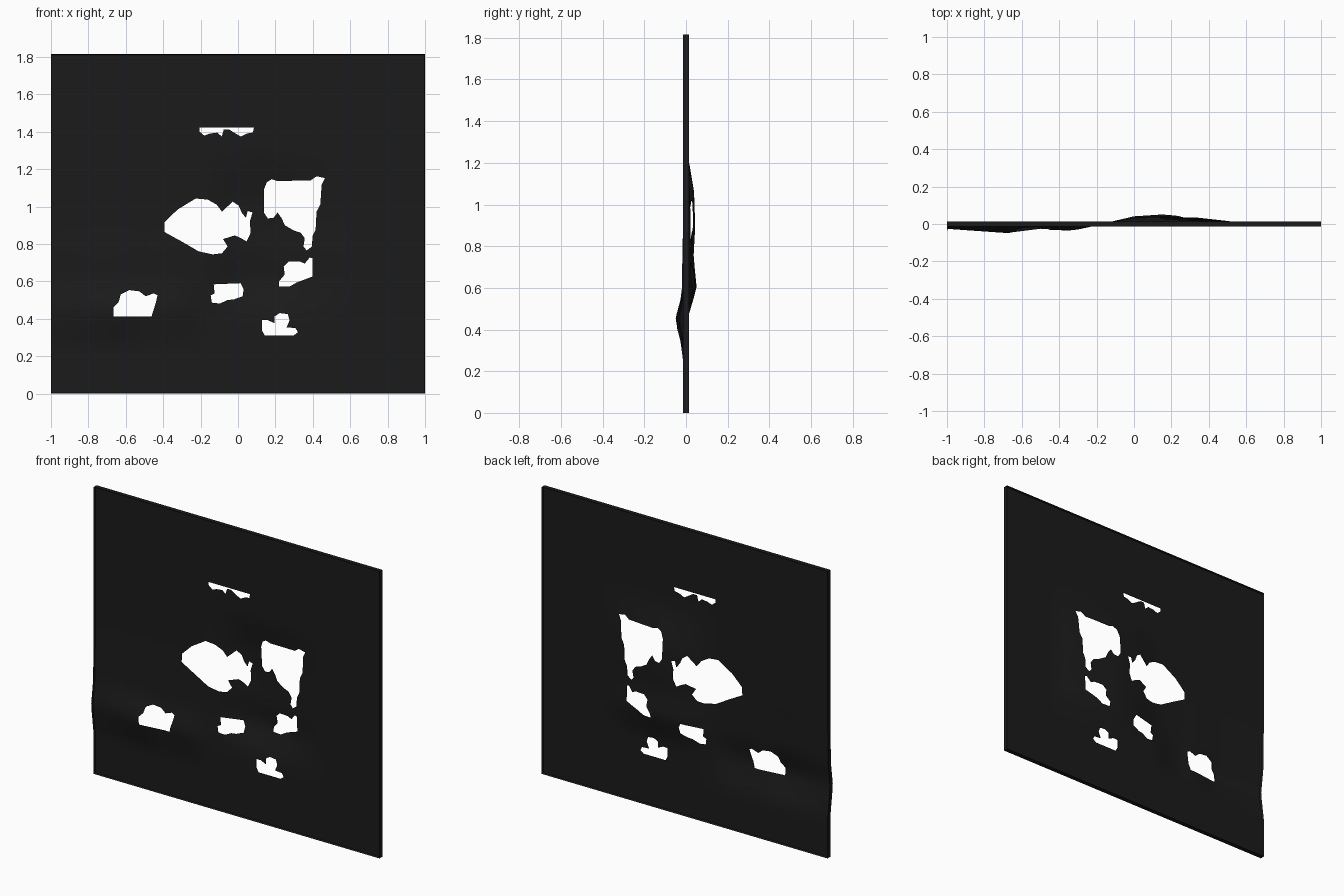
import bpy, bmesh, math

if "Cube" in bpy.data.objects:
    bpy.data.objects.remove(bpy.data.objects["Cube"])

W, H, Y0, Y1 = 1.0, 1.815, -0.014, 0.014

dark = bpy.data.materials.new("charcoal")
dark.diffuse_color = (0.011, 0.011, 0.011, 1)
dark.use_nodes = True
dark.node_tree.nodes["Principled BSDF"].inputs["Base Color"].default_value = dark.diffuse_color


def add_object(name, bm):
    bmesh.ops.recalc_face_normals(bm, faces=bm.faces)
    me = bpy.data.meshes.new(name)
    bm.to_mesh(me)
    bm.free()
    ob = bpy.data.objects.new(name, me)
    bpy.context.collection.objects.link(ob)
    return ob


def prism(name, pts, y0, y1):
    """Extrude an x/z outline along y."""
    bm = bmesh.new()
    face = bm.faces.new([bm.verts.new((x, y0, z)) for x, z in pts])
    new = bmesh.ops.extrude_face_region(bm, geom=[face])["geom"]
    bmesh.ops.translate(bm, vec=(0, y1 - y0, 0),
                        verts=[v for v in new if isinstance(v, bmesh.types.BMVert)])
    return add_object(name, bm)


# Panel: thin slab, sliced into a grid so it can be dented
panel = prism("wall_panel", [(-W, 0), (W, 0), (W, H), (-W, H)], Y0, Y1)
panel.data.materials.append(dark)
bm = bmesh.new()
bm.from_mesh(panel.data)
NX, NZ = 40, 36
for axis, n, lo, size in ((0, NX, -W, 2 * W), (2, NZ, 0, H)):
    steps = [0.004] + [size * i / n for i in range(1, n)] + [size - 0.004]
    for s in steps:
        co, no = [0, 0, 0], [0, 0, 0]
        co[axis], no[axis] = lo + s, 1
        bmesh.ops.bisect_plane(bm, geom=bm.verts[:] + bm.edges[:] + bm.faces[:],
                               plane_co=co, plane_no=no)
bm.to_mesh(panel.data)
bm.free()

# Ragged holes, outlines in hundredths of a unit
holes = bpy.data.collections.new("hole_cutters")


def hole(name, pts):
    ob = prism(name, [(x / 100, z / 100) for x, z in pts], -0.2, 0.2)
    ob.hide_render = True
    bpy.context.collection.objects.unlink(ob)
    holes.objects.link(ob)


hole("top_slit", [(-20.6, 142.2), (8.5, 142.2), (8, 139.6), (4.8, 139), (1.5, 137.4), (-1.3, 139),
                  (-4.8, 141.2), (-7.6, 141.2), (-8.7, 137.4), (-11, 139.5), (-15, 139),
                  (-18, 137.9), (-20.6, 140)])
hole("centre_gap", [(-39.4, 91.5), (-32.3, 98.4), (-22.6, 104.3), (-16.2, 103.7), (-11.4, 101),
                    (-8.6, 97.3), (-2.8, 102.6), (0.4, 100.5), (2, 96.7), (4.2, 94), (5.2, 97.6),
                    (7.8, 96.8), (6.3, 92), (6.8, 86), (4.6, 81.3), (1, 83.4), (-1.8, 84.5),
                    (-8, 82.6), (-5.5, 78.6), (-8.6, 75), (-13.5, 74.4), (-21, 76), (-29.6, 81),
                    (-39.4, 86.4)])
hole("right_gap", [(13.8, 109), (15.4, 113), (18, 114.6), (21.2, 113.6), (38.9, 114), (42, 116.2),
                   (46.5, 115.2), (44.7, 111.5), (44, 101), (42, 97.3), (41.5, 87.7), (39.9, 84.5),
                   (39.5, 78.6), (36.7, 76.5), (35, 78.6), (35.7, 83), (33.5, 86), (29.8, 87.2),
                   (25, 90), (23.4, 93.6), (21.2, 96.8), (19, 94), (15.9, 93.6), (13.8, 96.8)])
hole("lower_right_gap", [(24.4, 68), (27, 70.6), (33, 70.6), (35.7, 69.5), (38.3, 72.7), (39.9, 72.4),
                         (39.9, 62.6), (35.7, 61), (31.4, 59.4), (27.6, 57.2), (22, 57.2),
                         (22, 60), (25, 63.7)])
hole("lower_middle_gap", [(-13, 58.4), (1.4, 59), (3, 55.8), (2.5, 52), (-2.3, 50.3), (-5.5, 50),
                          (-9.8, 48.1), (-14, 48.6), (-14.6, 52.4), (-12.5, 53.5)])
hole("lower_left_gap", [(-66.5, 41.3), (-66.5, 46.2), (-63.8, 49), (-62.7, 53), (-58, 55.3),
                        (-52.6, 54.6), (-49.4, 52), (-45, 53.6), (-43, 52.6), (-44, 48.3),
                        (-46.2, 41.3)])
hole("bottom_gap", [(12.7, 39.2), (16, 39.2), (19.6, 37.6), (19.6, 41.3), (22.3, 43), (26.6, 42.5),
                    (27.6, 39.2), (26, 35.4), (30.8, 35), (32, 32.8), (29.8, 31), (14.3, 31),
                    (12.7, 34)])

mod = panel.modifiers.new("holes", "BOOLEAN")
mod.operation = "DIFFERENCE"
mod.operand_type = "COLLECTION"
mod.collection = holes
mod.solver = "EXACT"
dg = bpy.context.evaluated_depsgraph_get()
dg.update()
cut = bpy.data.meshes.new_from_object(panel.evaluated_get(dg))
panel.modifiers.clear()
panel.data = cut
for ob in list(holes.objects):
    bpy.data.objects.remove(ob)


def ramp(t, keys):
    """Piecewise linear profile."""
    if t <= keys[0][0]:
        return keys[0][1]
    for (a, va), (b, vb) in zip(keys, keys[1:]):
        if t <= b:
            return va + (vb - va) * (t - a) / (b - a)
    return keys[-1][1]


# Thin sheet inside a thicker rim, with a forward ridge at lower left
# and a backward bulge around the centre
bm = bmesh.new()
bm.from_mesh(panel.data)
bmesh.ops.triangulate(bm, faces=bm.faces)
for v in bm.verts:
    x, _, z = v.co
    if W - abs(x) > 0.002 and 0.002 < z < H - 0.002:
        v.co.y *= 0.1
    front = ramp(x, [(-1, .025), (-.65, .05), (-.5, .028), (-.33, .035), (-.17, 0)])
    front *= ramp(z, [(.25, 0), (.4, .8), (.45, 1), (.6, .2), (.75, .15), (.9, 0)])
    back = ramp(x, [(-.17, 0), (0, .8), (.15, 1), (.3, .75), (.5, .3), (.6, 0)])
    back *= ramp(z, [(.43, 0), (.6, .05), (.75, .035), (.9, .043), (1.06, .038), (1.28, 0)])
    v.co.y += back - front
bm.to_mesh(panel.data)
bm.free()

bpy.context.view_layer.objects.active = panel
panel.select_set(True)
bpy.ops.object.shade_smooth_by_angle(angle=math.radians(30))
